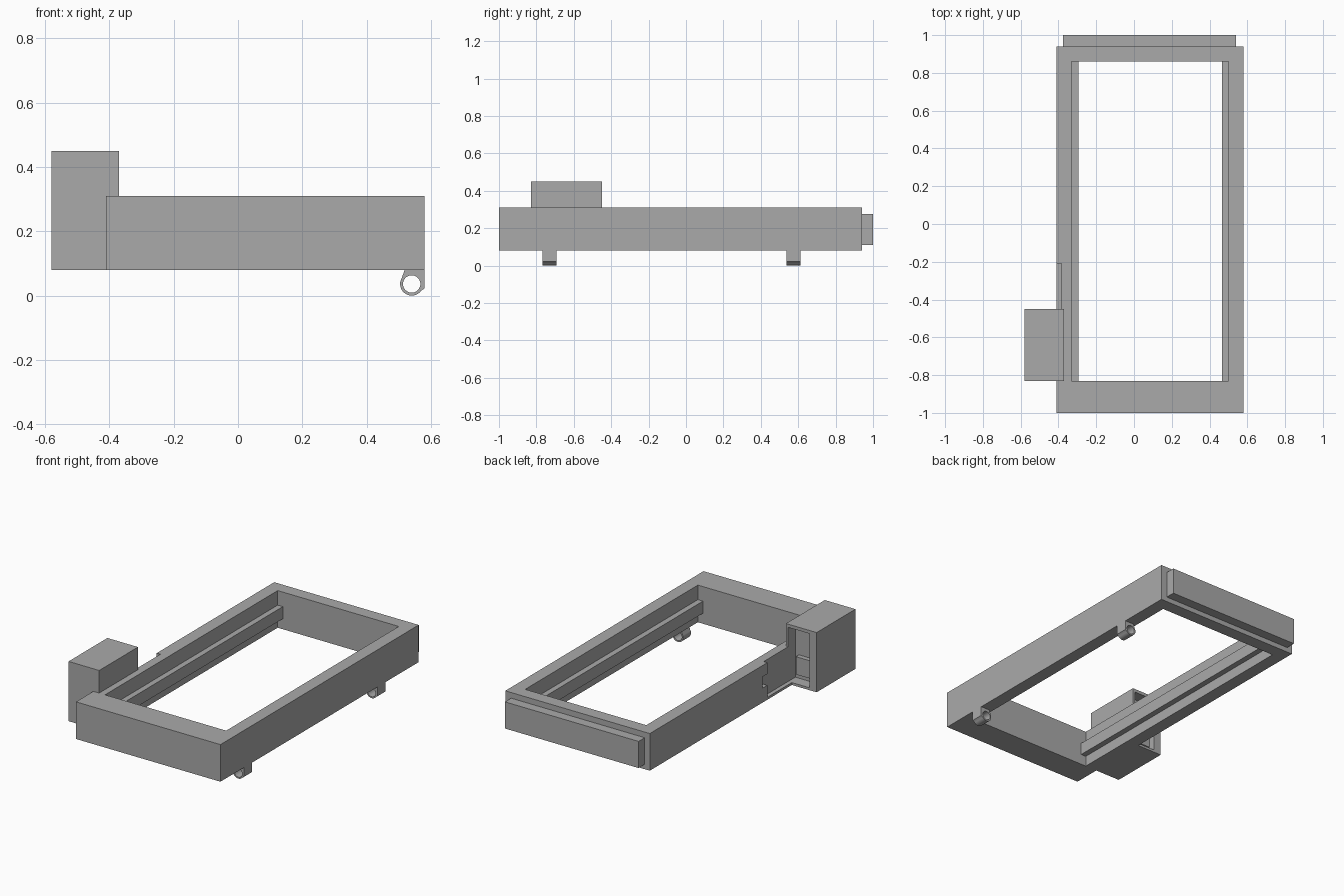
import bpy
import math

cube = bpy.data.objects.get("Cube")
if cube:
    bpy.data.objects.remove(cube, do_unlink=True)

grey = bpy.data.materials.new("plain_grey")
grey.use_nodes = True
grey.diffuse_color = (0.4, 0.4, 0.4, 1)
grey.node_tree.nodes["Principled BSDF"].inputs["Base Color"].default_value = (0.4, 0.4, 0.4, 1)


def block(name, x, y, z):
    """Box spanning the given (low, high) ranges."""
    bpy.ops.mesh.primitive_cube_add(size=1)
    ob = bpy.context.object
    ob.name = name
    for v in ob.data.vertices:
        v.co = [lo + (c + 0.5) * (hi - lo) for c, (lo, hi) in zip(v.co, (x, y, z))]
    ob.data.materials.append(grey)
    return ob


def cut(target, x, y, z):
    """Subtract a box from the target."""
    cutter = block("cutter", x, y, z)
    cutter.hide_render = True
    bpy.context.view_layer.objects.active = target
    mod = target.modifiers.new("cut", "BOOLEAN")
    mod.operation = "DIFFERENCE"
    mod.solver = "EXACT"
    mod.object = cutter
    bpy.ops.object.modifier_apply(modifier=mod.name)
    bpy.data.objects.remove(cutter, do_unlink=True)


# Rectangular frame with its opening
frame = block("frame", (-0.41, 0.58), (-1, 0.94), (0.08, 0.31))
cut(frame, (-0.33, 0.50), (-0.83, 0.86), (0, 0.5))

# Shallow channel on the outer wall, leading into the housing, with a side notch
cut(frame, (-0.5, -0.385), (-0.52, -0.21), (0.095, 0.5))
cut(frame, (-0.5, -0.385), (-0.25, -0.165), (0.17, 0.24))

# Inner rails and rear tongue
block("right_rail", (-0.335, -0.295), (-0.835, 0.865), (0.145, 0.22))
block("left_rail", (0.465, 0.505), (-0.835, 0.865), (0.145, 0.22))
block("rear_tongue", (-0.375, 0.54), (0.93, 1.0), (0.11, 0.275))

# Side housing, open at the back, with a shelf inside
housing = block("side_housing", (-0.58, -0.37), (-0.83, -0.45), (0.08, 0.45))
cut(housing, (-0.53, -0.385), (-0.52, -0.4), (0.095, 0.43))
block("housing_shelf", (-0.535, -0.41), (-0.525, -0.49), (0.13, 0.24))


def spline(curve, points):
    s = curve.splines.new("POLY")
    s.points.add(len(points) - 1)
    for p, (px, py) in zip(s.points, points):
        p.co = (px, py, 0, 1)
    s.use_cyclic_u = True


def arc(radius, start, end, steps):
    angles = [math.radians(start + (end - start) * i / steps) for i in range(steps + 1)]
    return [(0.54 + radius * math.cos(a), 0.036 + radius * math.sin(a)) for a in angles]


def hinge(name, y):
    """Pierced knuckle hanging below the frame edge."""
    curve = bpy.data.curves.new(name, "CURVE")
    curve.dimensions = "2D"
    curve.fill_mode = "BOTH"
    curve.extrude = 0.0385
    spline(curve, [(0.58, 0.085), (0.52, 0.085)] + arc(0.036, 150, 325, 24) + [(0.58, 0.022)])
    spline(curve, arc(0.027, 0, 350, 35))
    ob = bpy.data.objects.new(name, curve)
    bpy.context.collection.objects.link(ob)
    ob.rotation_euler.x = math.pi / 2
    ob.location.y = y
    curve.materials.append(grey)
    bpy.ops.object.select_all(action="DESELECT")
    ob.select_set(True)
    bpy.context.view_layer.objects.active = ob
    bpy.ops.object.convert(target="MESH")
    bpy.ops.object.shade_smooth_by_angle(angle=math.radians(30))


hinge("front_hinge", -0.73)
hinge("rear_hinge", 0.575)
